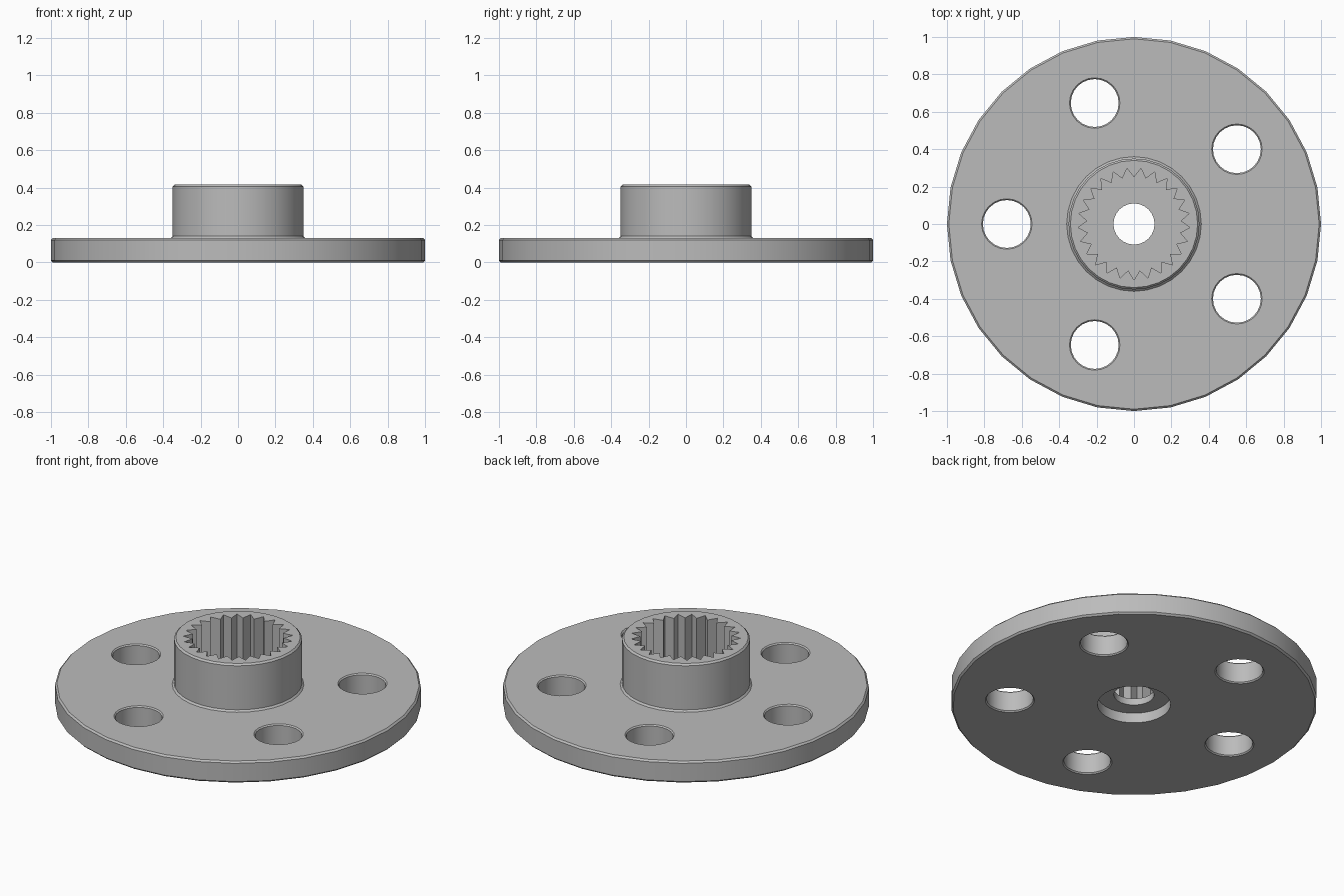
import bpy, bmesh
from math import sin, cos, pi, radians

cube = bpy.data.objects.get("Cube")
if cube:
    bpy.data.objects.remove(cube, do_unlink=True)

metal = bpy.data.materials.new("grey metal")
metal.use_nodes = True
GREY = (0.5, 0.5, 0.5, 1)
metal.diffuse_color = GREY
metal.node_tree.nodes["Principled BSDF"].inputs["Base Color"].default_value = GREY


def stack(name, rings, at=(0, 0)):
    """Solid skinned through closed rings of points, capped at both ends."""
    bm = bmesh.new()
    loops = [[bm.verts.new((x + at[0], y + at[1], z)) for x, y, z in r] for r in rings]
    n = len(loops[0])
    for a, b in zip(loops, loops[1:]):
        for i in range(n):
            j = (i + 1) % n
            bm.faces.new((a[i], a[j], b[j], b[i]))
    bm.faces.new(loops[0][::-1])
    bm.faces.new(loops[-1])
    bmesh.ops.recalc_face_normals(bm, faces=bm.faces)
    mesh = bpy.data.meshes.new(name)
    bm.to_mesh(mesh)
    bm.free()
    mesh.materials.append(metal)
    obj = bpy.data.objects.new(name, mesh)
    bpy.context.collection.objects.link(obj)
    return obj


def ring(radii, z, n, turn=0):
    """Ring of n points whose radius cycles through the given radii."""
    return [(radii[i % len(radii)] * cos(turn + 2 * pi * i / n),
             radii[i % len(radii)] * sin(turn + 2 * pi * i / n), z) for i in range(n)]


def turned(name, profile, n, at=(0, 0)):
    return stack(name, [ring((r,), z, n) for r, z in profile], at)


# Flange and hub turned as one piece, with small chamfers and a base fillet
horn = turned("flanged_hub", [
    (0.99, 0), (1, 0.01), (1, 0.12), (0.99, 0.13),
    (0.36, 0.13), (0.35, 0.14), (0.35, 0.405), (0.34, 0.415)], 32)

# Splined socket with 25 teeth, centre bore and underside recess
TEETH, FLOOR = 25, 0.1
cutters = [
    stack("socket_cutter", [ring((0.3, 0.25), z, TEETH * 2, -pi / 2) for z in (FLOOR, 0.5)]),
    turned("bore_cutter", [(0.11, -0.1), (0.11, 0.2)], 24),
    turned("recess_cutter", [(0.2, -0.1), (0.2, 0.06)], 32),
]

# Five mounting holes with slightly eased rims
for k in range(5):
    a = radians(180 + 72 * k)
    cutters.append(turned("mounting_hole_cutter", [
        (0.135, -0.1), (0.135, 0), (0.128, 0.007),
        (0.128, 0.123), (0.135, 0.13), (0.135, 0.2)], 24,
        (0.68 * cos(a), 0.68 * sin(a))))

bpy.ops.object.select_all(action='DESELECT')
bpy.context.view_layer.objects.active = horn
horn.select_set(True)
for cutter in cutters:
    cutter.hide_render = True
    mod = horn.modifiers.new("cut", 'BOOLEAN')
    mod.operation = 'DIFFERENCE'
    mod.solver = 'EXACT'
    mod.object = cutter
    bpy.ops.object.modifier_apply(modifier=mod.name)
    bpy.data.objects.remove(cutter, do_unlink=True)

bpy.ops.object.shade_smooth_by_angle(angle=radians(30))
